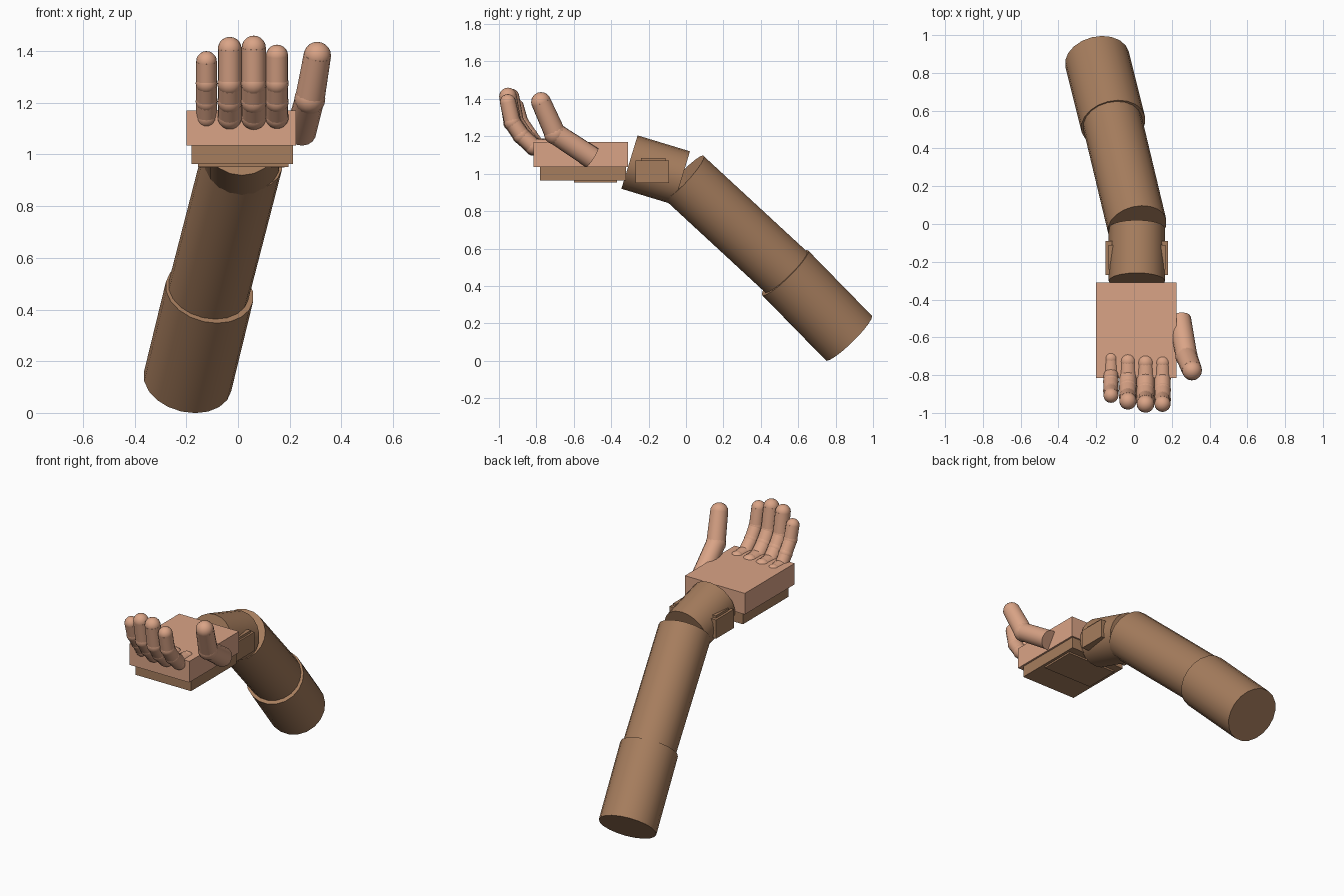
import bpy, math
from mathutils import Vector

if "Cube" in bpy.data.objects:
    bpy.data.objects.remove(bpy.data.objects["Cube"])


def material(name, rgb):
    m = bpy.data.materials.new(name)
    m.diffuse_color = (*rgb, 1)
    m.use_nodes = True
    m.node_tree.nodes["Principled BSDF"].inputs["Base Color"].default_value = m.diffuse_color
    return m


SKIN = material("light_skin", (0.70, 0.37, 0.24))
SLEEVE = material("brown_sleeve", (0.38, 0.205, 0.11))


def finish(name, mat, smooth=True):
    o = bpy.context.object
    o.name = name
    o.data.materials.append(mat)
    if smooth:
        bpy.ops.object.shade_smooth_by_angle(angle=math.radians(40))
    return o


def box(name, mat, x, y, z):
    lo, hi = Vector((x[0], y[0], z[0])), Vector((x[1], y[1], z[1]))
    bpy.ops.mesh.primitive_cube_add(size=1, location=(lo + hi) / 2)
    bpy.context.object.scale = hi - lo
    bpy.ops.object.transform_apply(location=False, rotation=False, scale=True)
    return finish(name, mat, False)


def tube(name, mat, a, b, r1, r2=None, sides=16):
    a, b = Vector(a), Vector(b)
    d = b - a
    bpy.ops.mesh.primitive_cone_add(vertices=sides, radius1=r1, radius2=r2 or r1,
                                    depth=d.length, location=(a + b) / 2,
                                    rotation=d.to_track_quat('Z', 'Y').to_euler())
    return finish(name, mat)


def ball(name, mat, c, r):
    bpy.ops.mesh.primitive_uv_sphere_add(segments=16, ring_count=10, radius=r, location=c)
    return finish(name, mat)


def digit(name, points, radii, base_ball=True):
    # tapered bones with a slightly swollen ball at each knuckle
    for i in range(len(points) - 1):
        tube(f"{name}_bone_{i + 1}", SKIN, points[i], points[i + 1], radii[i], radii[i + 1])
    last = len(points) - 1
    for i, p in enumerate(points):
        if i or base_ball:
            ball(f"{name}_joint_{i + 1}", SKIN, p, radii[i] * (1.0 if i == last else 1.05))


# Forearm, cuff and wrist
tube("forearm_cuff", SLEEVE, (-0.195, 0.87, 0.122), (-0.11, 0.53, 0.47), 0.173, sides=20)
tube("forearm", SLEEVE, (-0.115, 0.54, 0.47), (0.017, -0.012, 0.98), 0.158, sides=20)
tube("wrist", SLEEVE, (0.015, -0.022, 0.977), (0.015, -0.302, 1.062), 0.149, sides=20)

# Wrist side plates
for side, x in (("left", (-0.15, -0.10)), ("right", (0.13, 0.18))):
    box(f"wrist_plate_{side}", SLEEVE, x, (-0.27, -0.09), (0.95, 1.07))
box("wrist_inner_plate", SLEEVE, (-0.135, 0.168), (-0.24, -0.11), (0.96, 1.085))

# Palm and back of the hand
box("palm", SKIN, (-0.20, 0.225), (-0.815, -0.31), (1.035, 1.17))
box("hand_back", SLEEVE, (-0.18, 0.213), (-0.78, -0.32), (0.963, 1.036))
box("hand_back_pad", SLEEVE, (-0.155, 0.195), (-0.60, -0.37), (0.952, 0.97))

# Fingers: x, radius, y shift, tip height
for name, x, r, dy, top in (("little_finger", -0.122, 0.040, 0.045, 1.40),
                            ("ring_finger", -0.032, 0.046, 0.015, 1.455),
                            ("middle_finger", 0.061, 0.047, 0.0, 1.46),
                            ("index_finger", 0.151, 0.043, 0.0, 1.425)):
    digit(name,
          [(x, -0.735 + dy / 2, 1.142), (x, -0.815 + dy / 2, 1.145),
           (x, -0.88 + dy, 1.205), (x, -0.928 + dy, 1.275), (x, -0.952 + dy, top - r)],
          [r * 0.95, r, r, r, r])

# Thumb
digit("thumb", [(0.242, -0.502, 1.085), (0.278, -0.70, 1.215), (0.307, -0.775, 1.383)],
      [0.06, 0.057, 0.053], base_ball=False)
